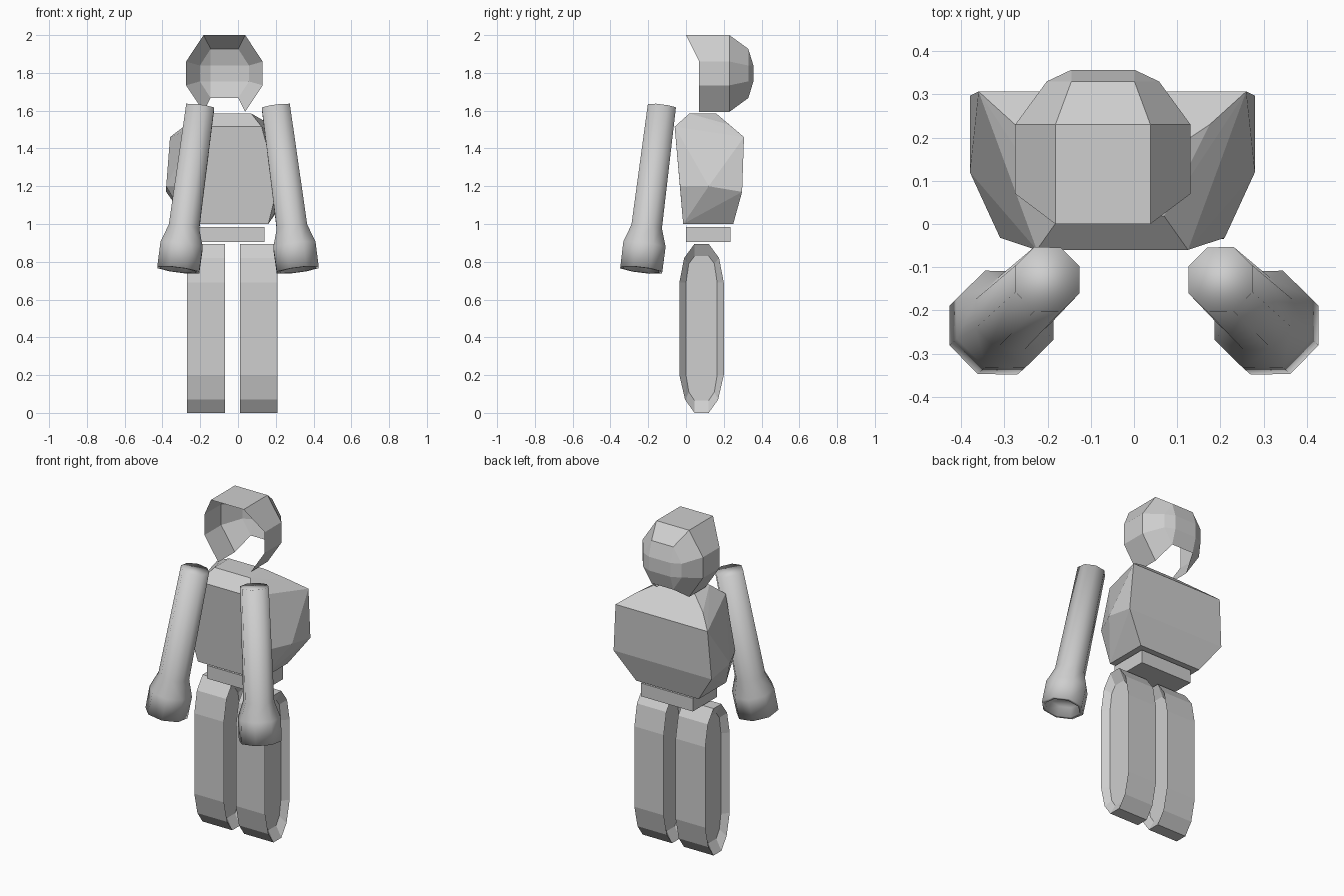
import bpy, bmesh, math
from mathutils import Vector

if "Cube" in bpy.data.objects:
    bpy.data.objects.remove(bpy.data.objects["Cube"])

grey = bpy.data.materials.new("light_grey")
grey.diffuse_color = (0.62, 0.62, 0.62, 1)
grey.use_nodes = True
grey.node_tree.nodes["Principled BSDF"].inputs["Base Color"].default_value = grey.diffuse_color


def finish(name, bm, smooth=False, recalc=True):
    if recalc:
        bmesh.ops.recalc_face_normals(bm, faces=bm.faces)
    for f in bm.faces:
        f.smooth = smooth
    me = bpy.data.meshes.new(name)
    bm.to_mesh(me)
    bm.free()
    me.materials.append(grey)
    ob = bpy.data.objects.new(name, me)
    bpy.context.collection.objects.link(ob)
    return ob


def strip(bm, a, b, closed=True):
    n = len(a)
    for i in range(n if closed else n - 1):
        j = (i + 1) % n
        bm.faces.new((a[i], a[j], b[j], b[i]))


# Head: open-fronted eight-sided shell, open underneath, with a domed back
def head():
    bm = bmesh.new()
    cx, cz = -0.072, 1.797

    def ring(w, h, fw, fh, ys):
        pts = [(-fw, -h), (-w, -fh), (-w, fh), (-fw, h),
               (fw, h), (w, fh), (w, -fh), (fw, -h)]
        return [bm.verts.new((cx + x, y, cz + z)) for (x, z), y in zip(pts, ys)]

    rim_y = [0.07, 0.07, 0.07, 0.0, 0.0, 0.07, 0.07, 0.07]
    rim = ring(0.203, 0.203, 0.11, 0.063, rim_y)
    back = ring(0.203, 0.203, 0.11, 0.063, [0.23] * 8)
    dome = ring(0.13, 0.13, 0.073, 0.042, [0.33] * 8)
    strip(bm, rim, back, False)
    strip(bm, back, dome, False)
    c = [bm.verts.new((cx + x, 0.357, cz + z))
         for x, z in ((-0.073, -0.042), (-0.073, 0.042), (0.073, 0.042), (0.073, -0.042))]
    bm.faces.new(c)
    for k in range(4):
        bm.faces.new((dome[2 * k], dome[2 * k + 1], c[k]))
        bm.faces.new((dome[2 * k + 1], dome[(2 * k + 2) % 8], c[(k + 1) % 4], c[k]))
    finish("head", bm)


# Torso: faceted convex block, mirrored about its own centre line
def torso():
    bm = bmesh.new()
    half = [(0.12, 0.018, 1.585), (0.12, 0.16, 1.585),     # neck
            (0.225, 0.23, 1.525), (0.31, 0.307, 1.46),     # shoulder
            (0.33, 0.297, 1.17), (0.33, 0.12, 1.2),        # flank
            (0.175, -0.06, 1.515), (0.26, -0.032, 1.2),    # chest
            (0.21, -0.015, 1.0), (0.21, 0.25, 1.0)]        # waist
    for x, y, z in half:
        for s in (-1, 1):
            bm.verts.new((-0.05 + s * x, y, z))
    bmesh.ops.convex_hull(bm, input=bm.verts)
    bmesh.ops.dissolve_limit(bm, angle_limit=math.radians(2),
                             verts=bm.verts, edges=bm.edges)
    finish("torso", bm)


# Belt: plain flat box
def belt():
    bm = bmesh.new()
    bmesh.ops.create_cube(bm, size=1)
    for v in bm.verts:
        v.co = Vector((-0.035 + v.co.x * 0.35, 0.117 + v.co.y * 0.235, 0.945 + v.co.z * 0.08))
    finish("belt", bm)


# Leg: rounded slab with a sunken panel on both sides
def leg(name, x0, x1):
    bm = bmesh.new()
    outer = [(0.045, 0.895), (-0.01, 0.82), (-0.035, 0.69), (-0.035, 0.2),
             (-0.005, 0.07), (0.045, 0.0)]
    inner = [(0.045, 0.83), (0.015, 0.79), (0.0, 0.69), (0.0, 0.2),
             (0.015, 0.11), (0.045, 0.065)]

    def loop(prof, x):
        pts = prof + [(0.165 - y, z) for y, z in reversed(prof)]
        return [bm.verts.new((x, y, z)) for y, z in pts]

    sink = 0.035
    loops = [loop(inner, x0 + sink), loop(outer, x0), loop(outer, x1), loop(inner, x1 - sink)]
    for a, b in zip(loops, loops[1:]):
        strip(bm, a, b)
    bm.faces.new(loops[0])
    bm.faces.new(loops[-1])
    finish(name, bm)


# Arm: slanted eight-sided tube flaring into a hollow hand
def arm(name, side):
    bm = bmesh.new()
    top, end = Vector((0.2, -0.128, 1.623)), Vector((0.316, -0.237, 0.757))
    axis = (end - top).normalized()
    u = (Vector((1, 0, 0)) - axis * axis.x).normalized()
    w = axis.cross(u)
    length = (end - top).length
    loops = []
    # (fraction along the arm, radius)
    for t, r in ((0, 0.081), (0.74, 0.088), (0.85, 0.122), (1.0, 0.121),
                 (1.0, 0.1), (0.94, 0.085)):
        c = top + axis * length * t
        ring = []
        for k in range(8):
            a = math.radians(22.5 + 45 * k)
            p = c + (u * math.cos(a) + w * math.sin(a)) * r
            ring.append(bm.verts.new((p.x * side, p.y, p.z)))
        loops.append(ring)
    for a, b in zip(loops, loops[1:]):
        strip(bm, a, b)
    bm.faces.new(loops[0])
    bm.faces.new(loops[-1])
    finish(name, bm, smooth=True)


head()
torso()
belt()
leg("left_leg", -0.27, -0.07)
leg("right_leg", 0.01, 0.208)
arm("left_arm", -1)
arm("right_arm", 1)
